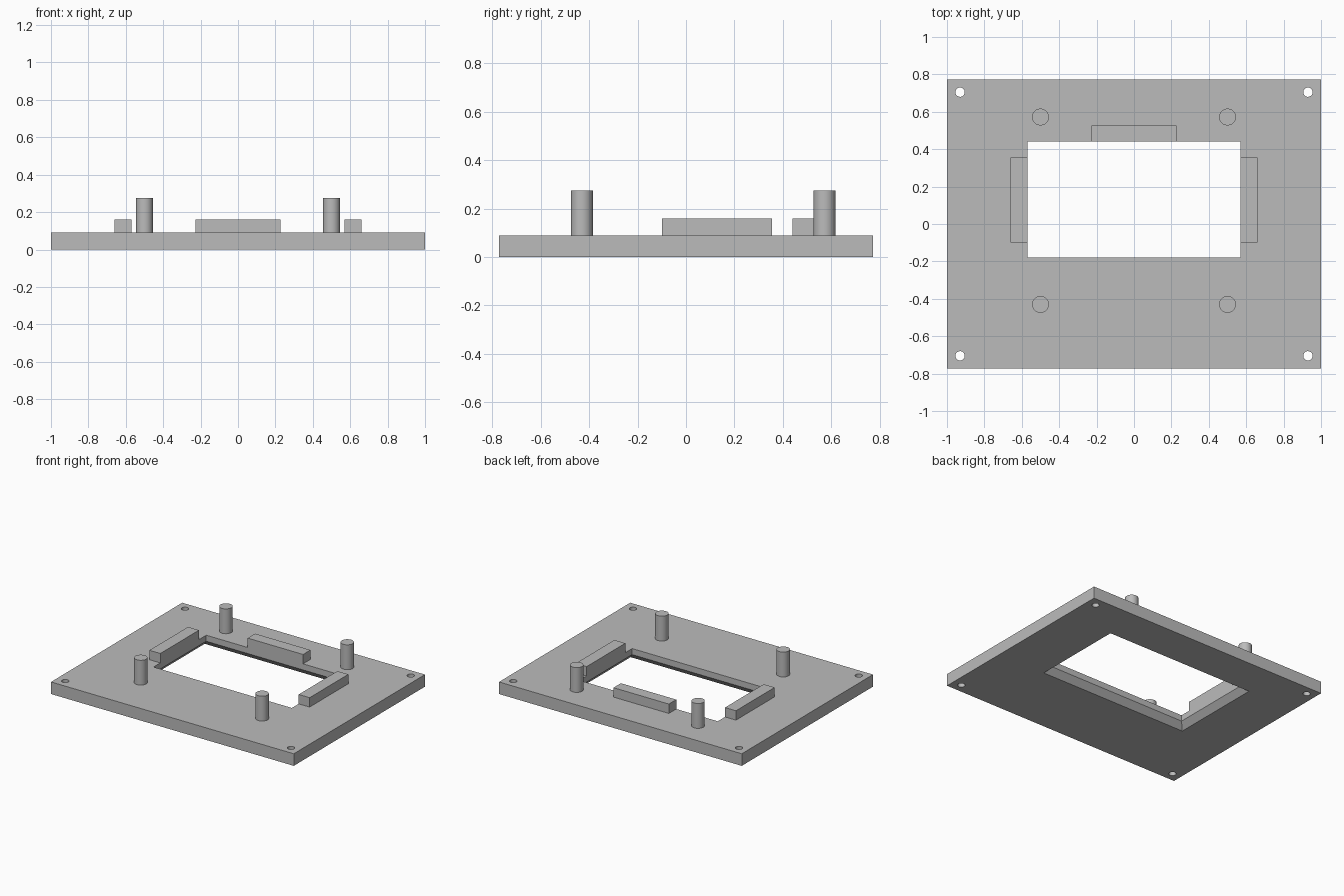
import bpy
import bmesh

if "Cube" in bpy.data.objects:
    bpy.data.objects.remove(bpy.data.objects["Cube"], do_unlink=True)

grey = bpy.data.materials.new("light grey")
grey.use_nodes = True
grey.diffuse_color = (0.5, 0.5, 0.5, 1)
grey.node_tree.nodes["Principled BSDF"].inputs["Base Color"].default_value = (0.5, 0.5, 0.5, 1)

PLATE_TOP = 0.09
WIN_X, WIN_FRONT, WIN_BACK = 0.57, -0.18, 0.44
CHAMFER, CHAMFER_TOP = 0.04, 0.045


def loft(name, sections):
    """Solid through rectangular sections (x0, x1, y0, y1, z), bottom to top."""
    bm = bmesh.new()
    rings = [[bm.verts.new(p) for p in ((x0, y0, z), (x1, y0, z), (x1, y1, z), (x0, y1, z))]
             for x0, x1, y0, y1, z in sections]
    bm.faces.new(rings[0][::-1])
    bm.faces.new(rings[-1])
    for low, high in zip(rings, rings[1:]):
        for i in range(4):
            j = (i + 1) % 4
            bm.faces.new((low[i], low[j], high[j], high[i]))
    mesh = bpy.data.meshes.new(name)
    bm.to_mesh(mesh)
    bm.free()
    ob = bpy.data.objects.new(name, mesh)
    bpy.context.collection.objects.link(ob)
    mesh.materials.append(grey)
    return ob


def block(name, x0, x1, y0, y1, z0, z1):
    return loft(name, [(x0, x1, y0, y1, z0), (x0, x1, y0, y1, z1)])


def cylinder(name, x, y, radius, z0, z1):
    bpy.ops.mesh.primitive_cylinder_add(vertices=48, radius=radius, depth=z1 - z0,
                                        location=(x, y, (z0 + z1) / 2))
    ob = bpy.context.object
    ob.name = name
    ob.data.materials.append(grey)
    bpy.ops.object.shade_smooth_by_angle()
    return ob


def cut(target, cutter):
    cutter.hide_render = True
    mod = target.modifiers.new("cut", "BOOLEAN")
    mod.operation = "DIFFERENCE"
    mod.solver = "EXACT"
    mod.object = cutter
    bpy.ops.object.select_all(action="DESELECT")
    bpy.context.view_layer.objects.active = target
    target.select_set(True)
    bpy.ops.object.modifier_apply(modifier=mod.name)
    bpy.data.objects.remove(cutter, do_unlink=True)


# Base plate with a window that flares out at the underside
plate = block("base_plate", -1, 1, -0.772, 0.772, 0, PLATE_TOP)


def window_section(grow, z):
    return (-WIN_X - grow, WIN_X + grow, WIN_FRONT - grow, WIN_BACK + grow, z)


below = -0.02
flare = CHAMFER * (CHAMFER_TOP - below) / CHAMFER_TOP
cut(plate, loft("window_cutter", [window_section(flare, below),
                                  window_section(0, CHAMFER_TOP),
                                  window_section(0, 0.2)]))

# Corner screw holes
for x in (-0.93, 0.93):
    for y in (-0.705, 0.705):
        cut(plate, cylinder("hole_cutter", x, y, 0.025, -0.1, 0.2))
bpy.ops.object.shade_smooth_by_angle()

# Mounting pins
for side, x in (("right", -0.5), ("left", 0.5)):
    for end, y in (("front", -0.43), ("back", 0.572)):
        cylinder(f"{end}_{side}_pin", x, y, 0.045, PLATE_TOP, 0.275)

# Retaining ribs along three window edges
RIB_TOP = 0.16
block("right_rib", -0.66, -WIN_X, -0.1, 0.355, PLATE_TOP, RIB_TOP)
block("left_rib", WIN_X, 0.66, -0.1, 0.355, PLATE_TOP, RIB_TOP)
block("back_rib", -0.228, 0.228, WIN_BACK, 0.527, PLATE_TOP, RIB_TOP)
